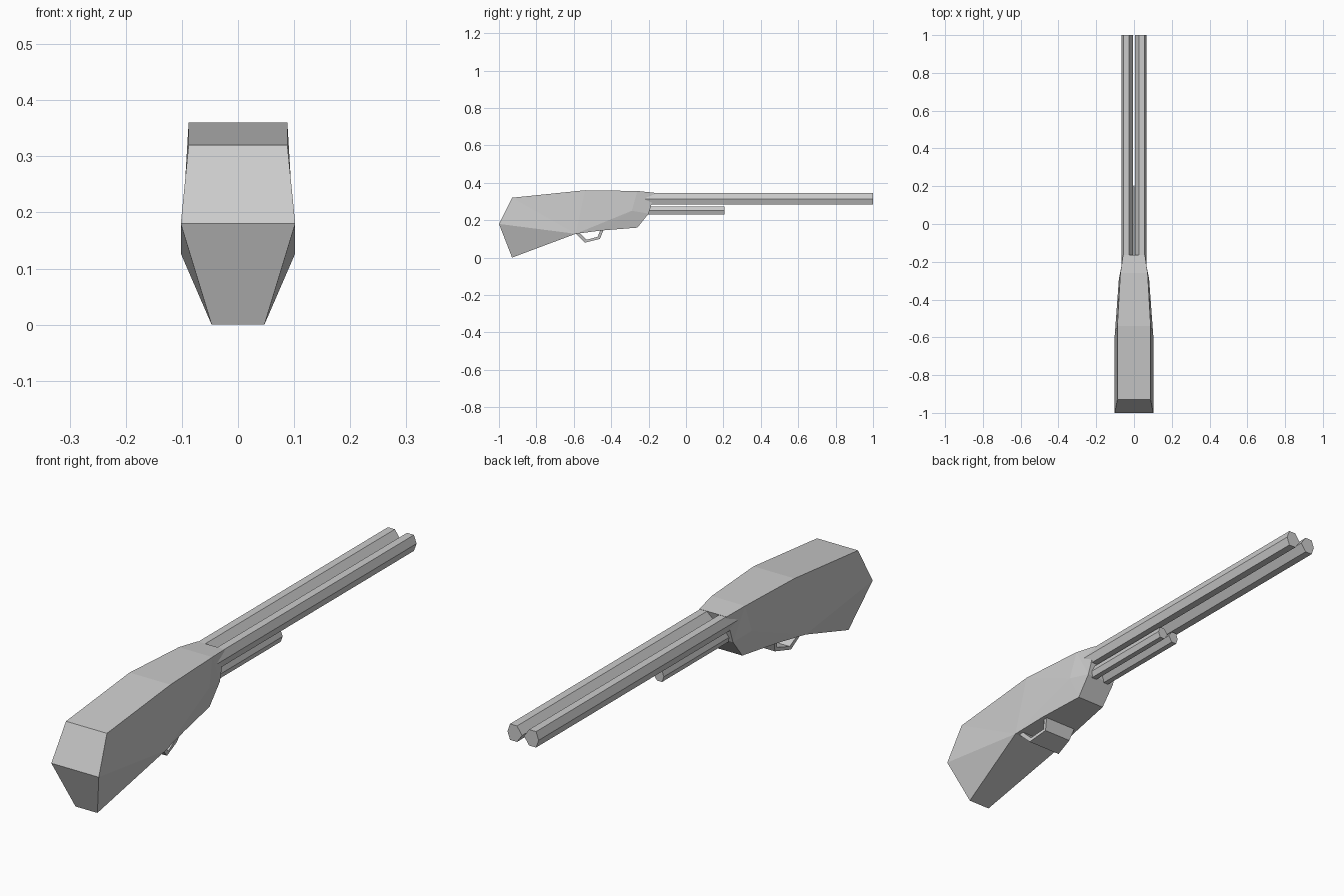
import bpy
import bmesh

cube = bpy.data.objects.get("Cube")
if cube:
    bpy.data.objects.remove(cube, do_unlink=True)

grey = bpy.data.materials.new("plain_grey")
grey.use_nodes = True
colour = (0.6, 0.6, 0.6, 1)
grey.diffuse_color = colour
grey.node_tree.nodes["Principled BSDF"].inputs["Base Color"].default_value = colour


def finish(name, bm):
    """Weld, orient and store a mesh as a flat-shaded object."""
    bmesh.ops.remove_doubles(bm, verts=bm.verts, dist=0.0005)
    bmesh.ops.recalc_face_normals(bm, faces=bm.faces)
    mesh = bpy.data.meshes.new(name)
    bm.to_mesh(mesh)
    bm.free()
    mesh.materials.append(grey)
    obj = bpy.data.objects.new(name, mesh)
    bpy.context.collection.objects.link(obj)
    return obj


def loft(name, rings, closed=False):
    """Skin rings of points; cap the ends unless the rings form a loop."""
    bm = bmesh.new()
    loops = [[bm.verts.new(p) for p in ring] for ring in rings]
    pairs = list(zip(loops, loops[1:]))
    if closed:
        pairs.append((loops[-1], loops[0]))
    for a, b in pairs:
        for i in range(len(a)):
            j = (i + 1) % len(a)
            bm.faces.new((a[i], a[j], b[j], b[i]))
    if not closed:
        bm.faces.new(loops[0])
        bm.faces.new(loops[-1])
    return finish(name, bm)


# Stock and receiver: stations of (half width, y, z) at top, middle, bottom
stations = [
    ((.088, -.93, .32), (.102, -1, .18), (.047, -.93, 0)),
    ((.088, -.54, .36), (.102, -.59, .127), (.102, -.59, .127)),
    ((.072, -.26, .356), (.08, -.29, .25), (.085, -.45, .145)),
    ((.058, -.165, .346), (.062, -.2, .235), (.06, -.26, .16)),
]
bm = bmesh.new()
sides = []
for side in (1, -1):
    grid = [[bm.verts.new((side * x, y, z)) for x, y, z in s] for s in stations]
    sides.append(grid)
    for a, b in zip(grid, grid[1:]):
        # Upper flank is split from the rear top to the forward middle
        bm.faces.new((a[0], a[1], b[1]))
        bm.faces.new((a[0], b[1], b[0]))
        bm.faces.new((a[1], a[2], b[2]))
        bm.faces.new((a[1], b[2], b[1]))
left, right = sides
for row in (0, 2):
    for i in range(len(stations) - 1):
        bm.faces.new((left[i][row], left[i + 1][row], right[i + 1][row], right[i][row]))
for end in (0, -1):
    for row in (0, 1):
        bm.faces.new((left[end][row], left[end][row + 1], right[end][row + 1], right[end][row]))
bmesh.ops.dissolve_degenerate(bm, edges=bm.edges, dist=0.0005)
finish("stock", bm)

# Paired six-sided tubes
hexagon = [(.067, 0), (.056, .031), (.026, .031), (.004, 0), (.026, -.031), (.056, -.031)]


def tube_pair(name, scale, z, y0, y1):
    for label, side in (("left", 1), ("right", -1)):
        loft(f"{label}_{name}",
             [[(side * x * scale, y, z + h * scale) for x, h in hexagon] for y in (y0, y1)])


tube_pair("barrel", 1, .314, -.22, 1)
tube_pair("lower_tube", .72, .252, -.24, .205)

# Trigger guard: wide strap, outer and inner paths of (y, z, half width)
outer = [(-.59, .13, .085), (-.54, .08, .073), (-.46, .1, .06), (-.44, .15, .07)]
inner = [(-.568, .132, .085), (-.532, .095, .073), (-.472, .111, .06), (-.457, .15, .07)]
loft("trigger_guard",
     [[(w, y, z), (-w, y, z), (-v, u, t), (v, u, t)]
      for (y, z, w), (u, t, v) in zip(outer, inner)])
